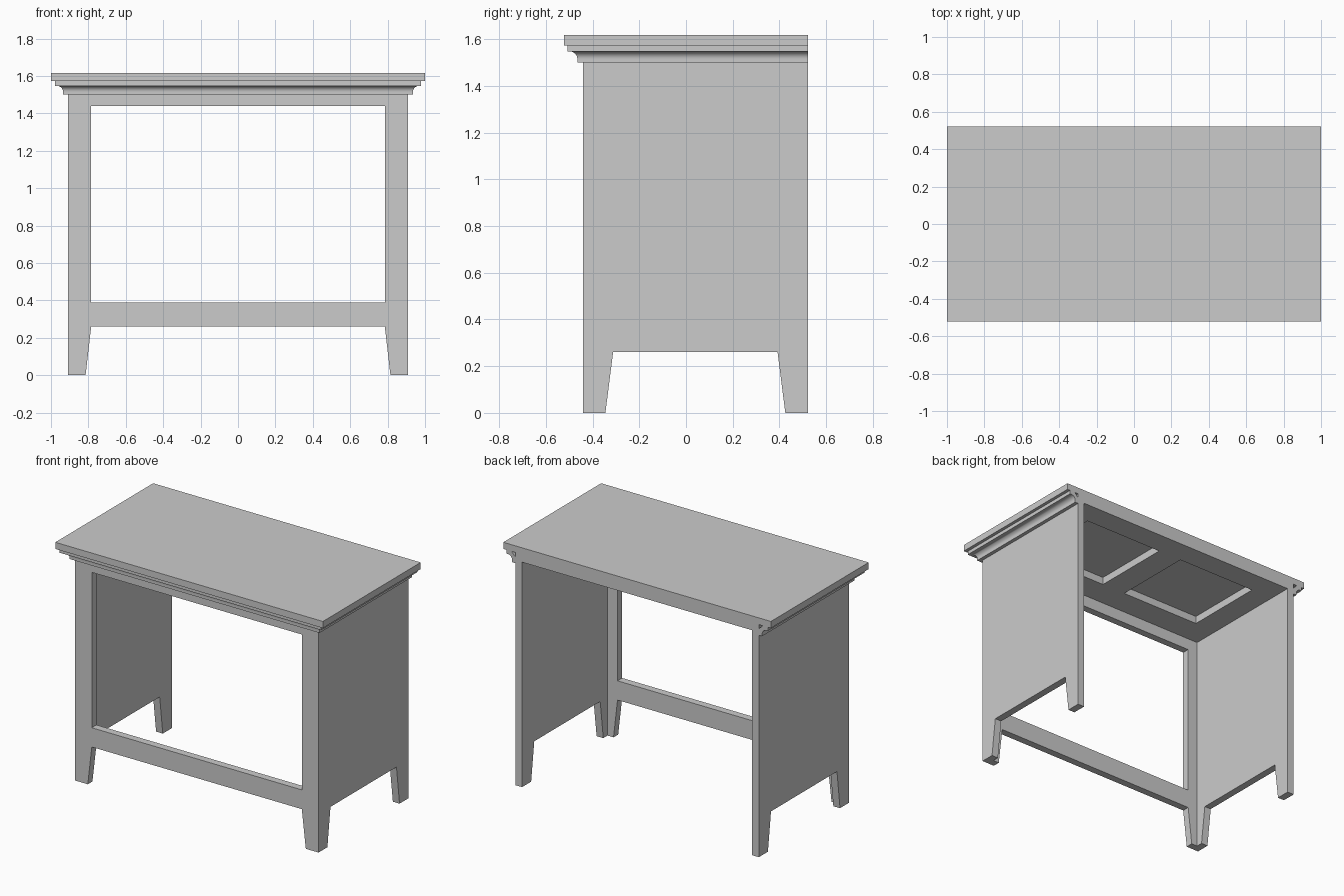
import bpy, bmesh, math

cube = bpy.data.objects.get("Cube")
if cube:
    bpy.data.objects.remove(cube, do_unlink=True)

# Overall dimensions
SIDE_X, FRONT_Y, BACK_Y = 0.91, -0.44, 0.522   # outer faces of the base
THICK = 0.05                                   # panel thickness
BODY_TOP, SLAB_BOTTOM, TOP = 1.52, 1.572, 1.617

paint = bpy.data.materials.new("light_grey")
paint.use_nodes = True
grey = (0.6, 0.6, 0.6, 1.0)
paint.diffuse_color = grey
paint.node_tree.nodes["Principled BSDF"].inputs["Base Color"].default_value = grey


def finish(name, bm, mirror=False):
    """Turn a bmesh into a named, painted object."""
    bmesh.ops.recalc_face_normals(bm, faces=bm.faces)
    mesh = bpy.data.meshes.new(name)
    bm.to_mesh(mesh)
    bm.free()
    mesh.materials.append(paint)
    obj = bpy.data.objects.new(name, mesh)
    bpy.context.collection.objects.link(obj)
    if mirror:
        obj.modifiers.new("mirror", 'MIRROR').use_clip = True
    return obj


def prism(points, offset):
    """Extrude a closed outline of 3D points by an offset vector."""
    bm = bmesh.new()
    face = bm.faces.new([bm.verts.new(p) for p in points])
    new = bmesh.ops.extrude_face_region(bm, geom=[face], use_keep_orig=True)
    moved = [v for v in new["geom"] if isinstance(v, bmesh.types.BMVert)]
    bmesh.ops.translate(bm, verts=moved, vec=offset)
    return bm, moved


# Table top slab
bm, _ = prism([(-1, -BACK_Y, SLAB_BOTTOM), (1, -BACK_Y, SLAB_BOTTOM),
               (1, BACK_Y, SLAB_BOTTOM), (-1, BACK_Y, SLAB_BOTTOM)],
              (0, 0, TOP - SLAB_BOTTOM))
finish("table_top", bm)

# Board under the top, with two rectangular openings
xs = [-SIDE_X, -0.695, -0.09, 0.09, 0.695, SIDE_X]
ys = [FRONT_Y, -0.205, 0.36, BACK_Y]
bm = bmesh.new()
grid = [[bm.verts.new((x, y, BODY_TOP)) for y in ys] for x in xs]
for i in range(5):
    for j in range(3):
        if (i, j) not in ((1, 1), (3, 1)):
            bm.faces.new((grid[i][j], grid[i + 1][j], grid[i + 1][j + 1], grid[i][j + 1]))
new = bmesh.ops.extrude_face_region(bm, geom=bm.faces[:], use_keep_orig=True)
bmesh.ops.translate(bm, vec=(0, 0, SLAB_BOTTOM - BODY_TOP),
                    verts=[v for v in new["geom"] if isinstance(v, bmesh.types.BMVert)])
finish("sub_top_board", bm)

# Front frame with tapered feet: half outline, mitred at the corner, mirrored
half = [(0, 1.44), (0.785, 1.44), (0.785, 0.39), (0, 0.39), (0, 0.26),
        (0.785, 0.26), (0.815, 0), (SIDE_X, 0), (SIDE_X, BODY_TOP), (0, BODY_TOP)]
bm, inner = prism([(x, FRONT_Y, z) for x, z in half], (0, THICK, 0))
for v in inner:
    if v.co.x > SIDE_X - 0.001:
        v.co.x -= THICK
middle = [f for f in bm.faces if all(abs(v.co.x) < 1e-5 for v in f.verts)]
bmesh.ops.delete(bm, geom=middle, context='FACES_ONLY')
finish("front_frame", bm, mirror=True)

# Side panels with tapered feet, mitred at the front, mirrored
side = [(FRONT_Y, 0), (-0.345, 0), (-0.312, 0.26), (0.392, 0.26),
        (0.425, 0), (BACK_Y, 0), (BACK_Y, BODY_TOP), (FRONT_Y, BODY_TOP)]
bm, inner = prism([(SIDE_X, y, z) for y, z in side], (-THICK, 0, 0))
for v in inner:
    if v.co.y < FRONT_Y + 0.001:
        v.co.y += THICK
finish("side_panels", bm, mirror=True)

# Cove moulding profile (distance out from the base, height), hollow behind
profile = [(0, 1.5), (0.025, 1.5), (0.025, 1.515)]
for k in range(1, 9):
    a = math.radians(180 - 90 * k / 8)
    profile.append((0.057 + 0.032 * math.cos(a), 1.515 + 0.032 * math.sin(a)))
profile += [(0.068, 1.547), (0.068, SLAB_BOTTOM), (0.028, SLAB_BOTTOM), (0, 1.542)]

# Sweep it round both sides and the front with mitred corners
bm = bmesh.new()
rings = []
for sx, y, follow in ((1, BACK_Y, 0), (1, FRONT_Y, 1), (-1, FRONT_Y, 1), (-1, BACK_Y, 0)):
    rings.append([bm.verts.new((sx * (SIDE_X + d), y - follow * d, z)) for d, z in profile])
n = len(profile)
for a, b in zip(rings, rings[1:]):
    for k in range(n):
        bm.faces.new((a[k], a[(k + 1) % n], b[(k + 1) % n], b[k]))
bm.faces.new(rings[0])
bm.faces.new(rings[-1])
moulding = finish("cove_moulding", bm)
bpy.ops.object.select_all(action='DESELECT')
moulding.select_set(True)
bpy.context.view_layer.objects.active = moulding
bpy.ops.object.shade_smooth_by_angle(angle=math.radians(30))
